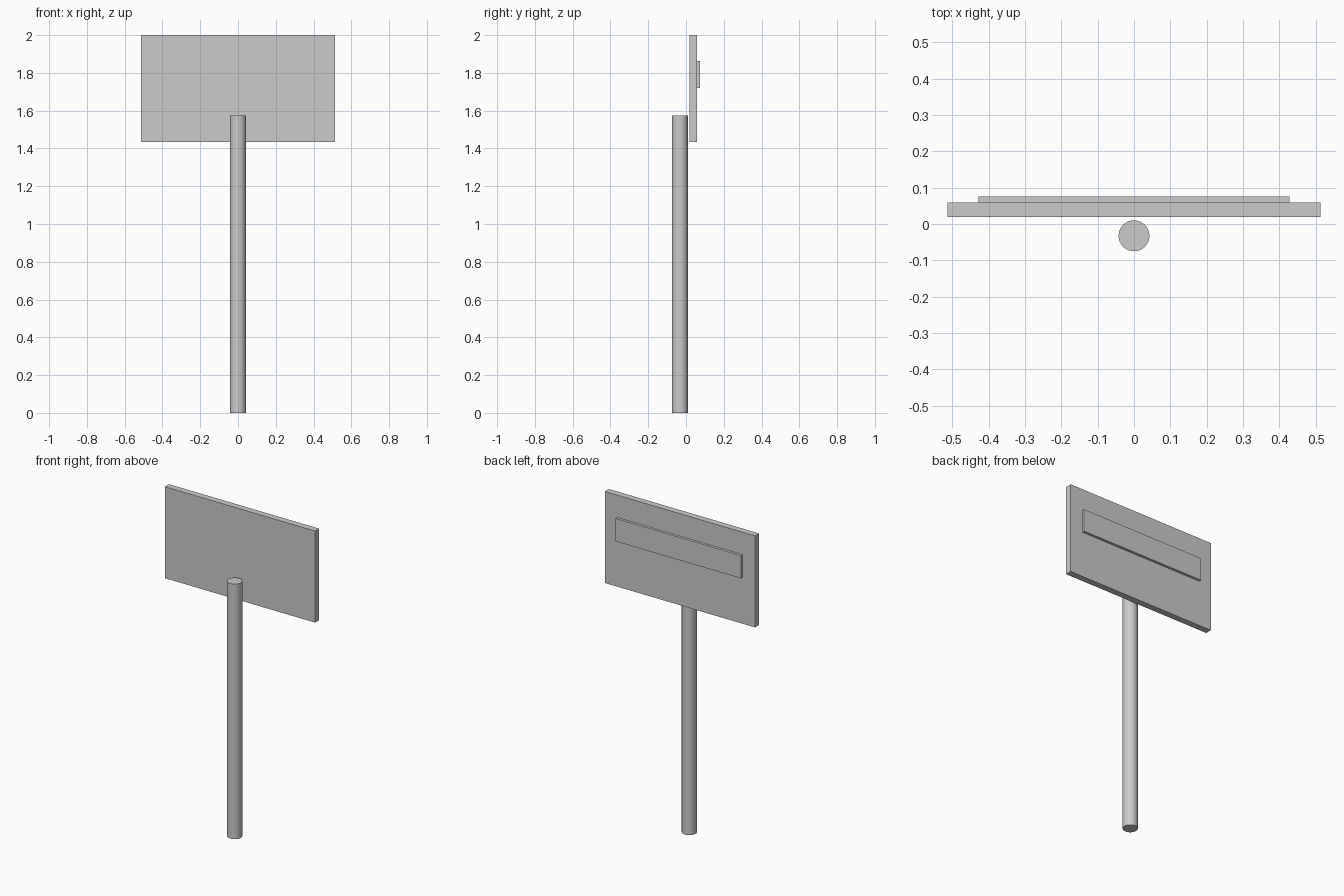
import bpy
import math

if "Cube" in bpy.data.objects:
    bpy.data.objects.remove(bpy.data.objects["Cube"])


def box(name, x, y, z):
    """Box from (min, max) ranges on each axis."""
    bpy.ops.mesh.primitive_cube_add(size=1)
    ob = bpy.context.object
    ob.name = name
    ob.location = [(a + b) / 2 for a, b in (x, y, z)]
    ob.scale = [b - a for a, b in (x, y, z)]
    bpy.ops.object.transform_apply(location=False, rotation=False, scale=True)
    return ob


# Round post standing just in front of the panel
POST_TOP = 1.575
bpy.ops.mesh.primitive_cylinder_add(vertices=32, radius=0.0425, depth=POST_TOP,
                                    location=(0, -0.0325, POST_TOP / 2))
bpy.context.object.name = "post"
bpy.ops.object.shade_smooth_by_angle(angle=math.radians(30))

# Rectangular sign panel
box("sign_panel", (-0.513, 0.513), (0.019, 0.059), (1.435, 2.0))

# Thin raised strip on the rear face
box("raised_strip", (-0.428, 0.428), (0.059, 0.075), (1.721, 1.862))
